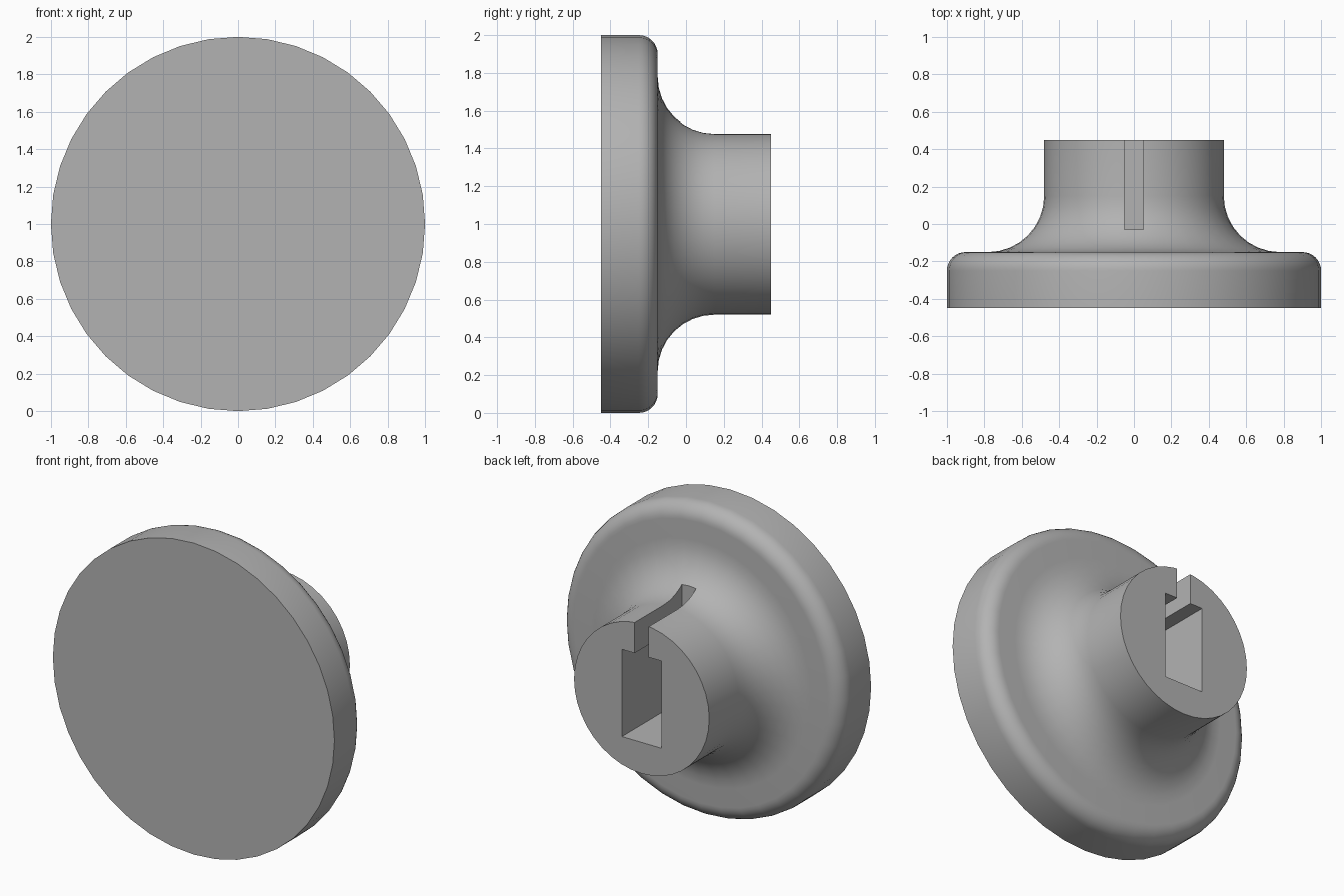
import bpy, bmesh
from math import sin, cos, pi
from mathutils import Vector

default = bpy.data.objects.get("Cube")
if default:
    bpy.data.objects.remove(default, do_unlink=True)

# Dimensions: radii around the y axis, depths along it
AXIS_Z = 1.0
FRONT, SHOULDER, BACK = -0.45, -0.15, 0.45
RIM_R, RIM_FILLET = 1.0, 0.1
HUB_R, HUB_FILLET = 0.48, 0.3
POCKET_Y = -0.03
SIDES, ARC_STEPS = 40, 8

grey = bpy.data.materials.new("plain grey")
grey.use_nodes = True
colour = (0.45, 0.45, 0.45, 1)
grey.diffuse_color = colour
grey.node_tree.nodes["Principled BSDF"].inputs["Base Color"].default_value = colour


def arc(r, y, radius, start, end):
    """Quarter-arc points as (radius, y) pairs."""
    angles = [start + (end - start) * i / ARC_STEPS for i in range(ARC_STEPS + 1)]
    return [(r + radius * cos(a), y + radius * sin(a)) for a in angles]


def make_object(name, bm):
    bmesh.ops.recalc_face_normals(bm, faces=bm.faces)
    mesh = bpy.data.meshes.new(name)
    bm.to_mesh(mesh)
    bm.free()
    obj = bpy.data.objects.new(name, mesh)
    bpy.context.collection.objects.link(obj)
    mesh.materials.append(grey)
    return obj


# Knob body: disc with rounded back edge flowing into the hub
profile = [(RIM_R, FRONT)]
profile += arc(RIM_R - RIM_FILLET, SHOULDER - RIM_FILLET, RIM_FILLET, 0, pi / 2)
profile += arc(HUB_R + HUB_FILLET, SHOULDER + HUB_FILLET, HUB_FILLET, 1.5 * pi, pi)
profile += [(HUB_R, BACK)]
bm = bmesh.new()
rings = []
for r, y in profile:
    angles = [2 * pi * i / SIDES for i in range(SIDES)]
    rings.append([bm.verts.new((r * sin(a), y, AXIS_Z + r * cos(a))) for a in angles])
for near, far in zip(rings, rings[1:]):
    for i in range(SIDES):
        j = (i + 1) % SIDES
        bm.faces.new((near[i], near[j], far[j], far[i]))
bm.faces.new(rings[0])
bm.faces.new(rings[-1])
knob = make_object("knob_body", bm)

# Shaft pocket with a narrow keyway open through the top of the hub
half = [(0.05, 0.9), (0.05, 0.28), (0.14, 0.28), (0.14, -0.28)]
outline = half + [(-x, z) for x, z in reversed(half)]
bm = bmesh.new()
face = bm.faces.new([bm.verts.new((x, POCKET_Y, AXIS_Z + z)) for x, z in outline])
grown = bmesh.ops.extrude_face_region(bm, geom=[face])["geom"]
bmesh.ops.translate(bm, vec=Vector((0, 0.6, 0)),
                    verts=[v for v in grown if isinstance(v, bmesh.types.BMVert)])
cutter = make_object("pocket_cutter", bm)
cutter.hide_render = True

# Cut the pocket, then shade smooth with crisp edges
bpy.ops.object.select_all(action='DESELECT')
knob.select_set(True)
bpy.context.view_layer.objects.active = knob
cut = knob.modifiers.new("pocket", 'BOOLEAN')
cut.operation = 'DIFFERENCE'
cut.solver = 'EXACT'
cut.object = cutter
bpy.ops.object.modifier_apply(modifier=cut.name)
bpy.data.objects.remove(cutter, do_unlink=True)
bpy.ops.object.shade_smooth_by_angle(angle=pi / 6)
